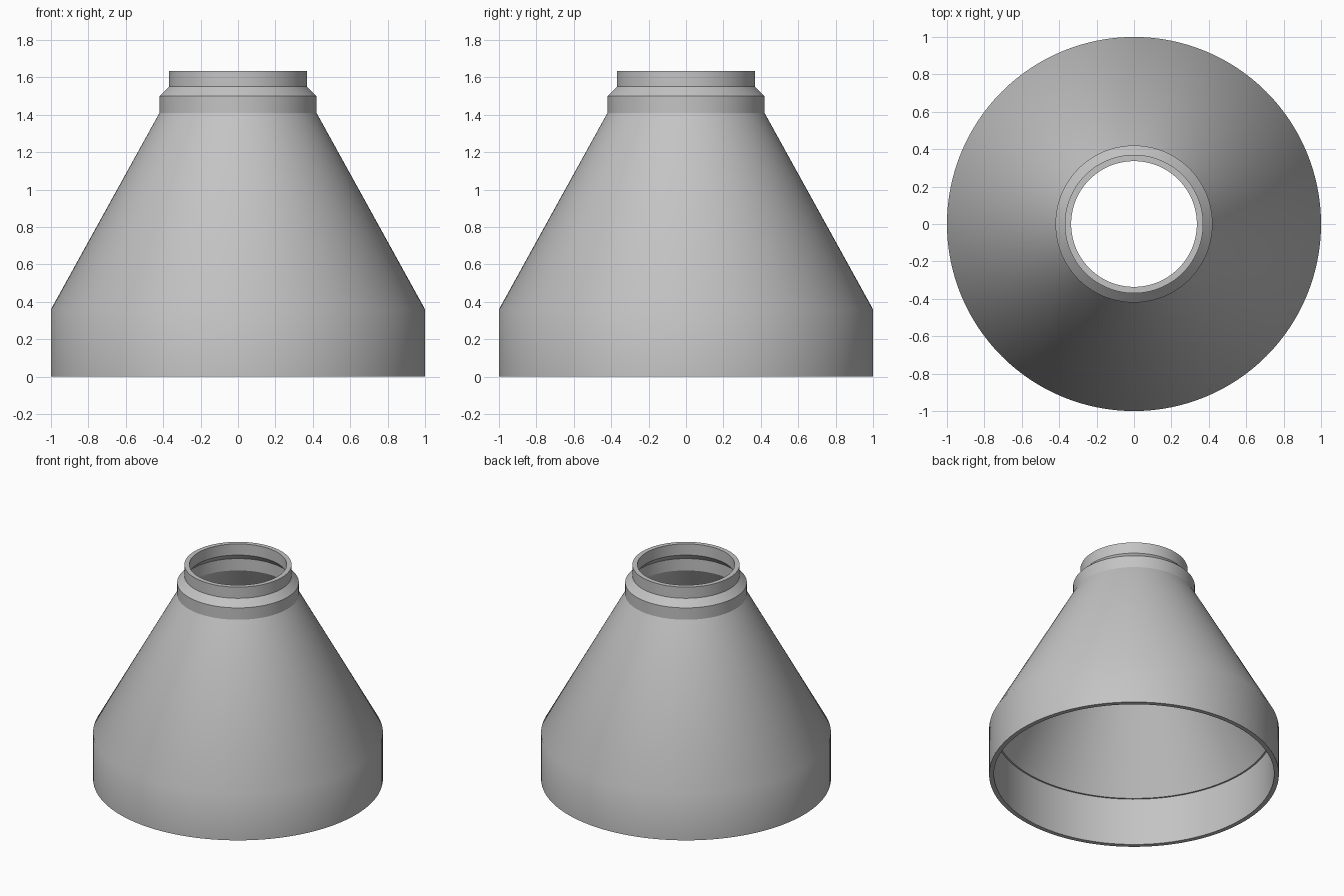
import bpy, bmesh, math

SEGMENTS = 128
JOINT = 1.41        # height where the cone meets the neck
SHOULDER = 0.36     # height where the skirt meets the cone

cube = bpy.data.objects.get("Cube")
if cube:
    bpy.data.objects.remove(cube, do_unlink=True)

# Single plain grey material
grey = bpy.data.materials.new("plain_grey")
grey.use_nodes = True
colour = (0.55, 0.55, 0.55, 1)
grey.diffuse_color = colour
grey.node_tree.nodes["Principled BSDF"].inputs["Base Color"].default_value = colour


def lathe(name, profile):
    """Revolve (radius, height) points about z; outer walls run upwards."""
    bm = bmesh.new()
    rings = []
    for r, z in profile:
        ring = []
        for i in range(SEGMENTS):
            a = math.tau * i / SEGMENTS
            ring.append(bm.verts.new((r * math.cos(a), r * math.sin(a), z)))
        rings.append(ring)
    for low, high in zip(rings, rings[1:]):
        for i in range(SEGMENTS):
            j = (i + 1) % SEGMENTS
            bm.faces.new((low[i], low[j], high[j], high[i]))
    mesh = bpy.data.meshes.new(name)
    bm.to_mesh(mesh)
    bm.free()
    mesh.materials.append(grey)
    obj = bpy.data.objects.new(name, mesh)
    bpy.context.collection.objects.link(obj)
    bpy.ops.object.select_all(action="DESELECT")
    obj.select_set(True)
    bpy.context.view_layer.objects.active = obj
    bpy.ops.object.shade_smooth_by_angle(angle=math.radians(32))
    return obj


# Hollow cone with straight skirt and a small inner ledge
lathe("cone_body", [
    (0.385, JOINT), (0.955, SHOULDER), (0.967, SHOULDER), (0.967, 0),
    (1, 0), (1, SHOULDER), (0.42, JOINT),
])

# Open collar, chamfer and upper neck ring
lathe("neck_collar", [
    (0.42, JOINT), (0.42, 1.5), (0.37, 1.55), (0.37, 1.635),
    (0.336, 1.635), (0.336, 1.55), (0.385, 1.5), (0.385, JOINT),
])
